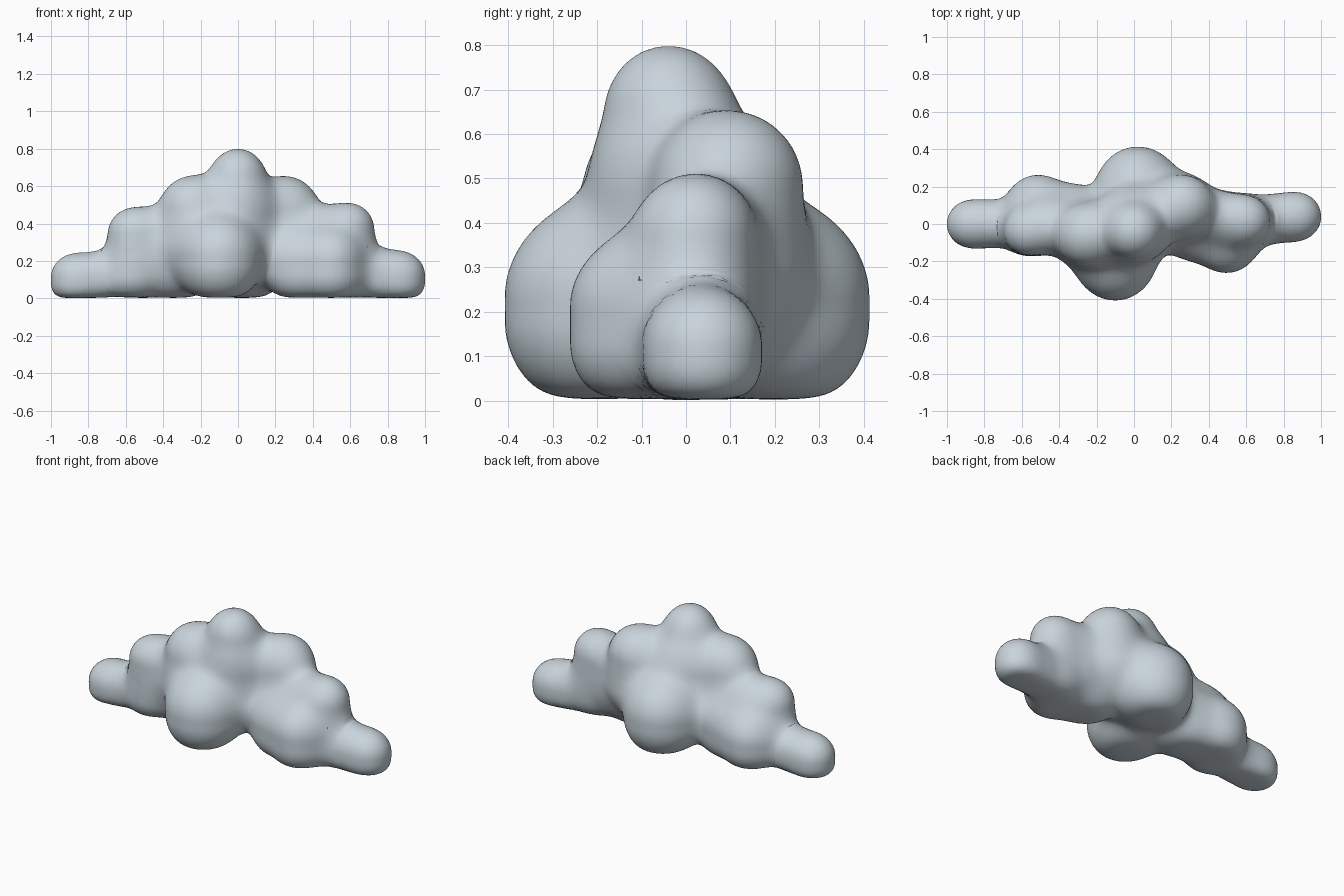
import bpy, bmesh, math
from mathutils import Vector, Matrix

if "Cube" in bpy.data.objects:
    bpy.data.objects.remove(bpy.data.objects["Cube"], do_unlink=True)

# Upright puffs of the cloud: x, y, lowest and highest centre, radius
PUFFS = (
    (0.0, -0.04, 0.58, 0.665, 0.13),      # crown
    (0.0, 0.0, 0.30, 0.46, 0.19),         # core
    (-0.25, -0.06, 0.30, 0.49, 0.157),    # shoulders
    (0.26, 0.10, 0.30, 0.49, 0.157),
    (-0.10, -0.20, 0.18, 0.23, 0.207),    # large front and back puffs
    (0.02, 0.20, 0.18, 0.23, 0.212),
    (-0.33, 0.04, 0.13, 0.20, 0.15),      # low links to the sides
    (0.32, -0.03, 0.13, 0.20, 0.15),
    (-0.52, 0.11, 0.13, 0.18, 0.145),     # lower side puffs
    (0.50, -0.11, 0.13, 0.21, 0.145),
    (-0.57, -0.04, 0.12, 0.355, 0.115),   # upper side puffs
    (0.60, 0.02, 0.12, 0.38, 0.12),
    (-0.45, 0.0, 0.20, 0.35, 0.10),       # high links to the sides
    (0.46, 0.04, 0.20, 0.36, 0.10),
    (-0.75, 0.0, 0.09, 0.12, 0.095),      # necks
    (0.75, 0.03, 0.09, 0.13, 0.095),
    (-0.88, 0.0, 0.08, 0.11, 0.118),      # end puffs
    (0.878, 0.04, 0.09, 0.12, 0.12),
)
BLEND, EDGE = 0.05, 0.018


def field(p):
    """Distance to the softly merged puffs, cut by a soft flat base, and its gradient."""
    total, grad = 0.0, Vector()
    for x, y, low, high, radius in PUFFS:
        away = p - Vector((x, y, min(max(p.z, low), high)))
        length = max(away.length, 1e-6)
        weight = math.exp((radius - length) / BLEND)
        total += weight
        grad += away * (weight / length)
    dist = -BLEND * math.log(max(total, 1e-30))
    grad /= max(total, 1e-30)
    top = max(dist, -p.z)
    a, b = math.exp((dist - top) / EDGE), math.exp((-p.z - top) / EDGE)
    grad = (grad * a - Vector((0, 0, b))) / (a + b)
    return top + EDGE * math.log(a + b), grad


# Merge overlapping spheres into one even skin
bm = bmesh.new()
for x, y, low, high, radius in PUFFS:
    for z in (low, high):
        bmesh.ops.create_icosphere(bm, subdivisions=4, radius=radius,
                                   matrix=Matrix.Translation((x, y, z)))
mesh = bpy.data.meshes.new("cloud")
bm.to_mesh(mesh)
bm.free()
cloud = bpy.data.objects.new("cloud", mesh)
bpy.context.collection.objects.link(cloud)
remesh = cloud.modifiers.new("skin", 'REMESH')
remesh.mode = 'VOXEL'
remesh.voxel_size = 0.02
bpy.context.view_layer.update()
bm = bmesh.new()
bm.from_object(cloud, bpy.context.evaluated_depsgraph_get())
cloud.modifiers.clear()

# Relax the skin and pull it onto the soft surface
for step in range(8):
    bmesh.ops.smooth_vert(bm, verts=bm.verts, factor=0.5,
                          use_axis_x=True, use_axis_y=True, use_axis_z=True)
    for v in bm.verts:
        for i in range(2):
            dist, grad = field(v.co)
            move = grad * (dist / max(grad.length_squared, 0.2))
            if move.length > 0.04:
                move.length = 0.04
            v.co -= move
for f in bm.faces:
    f.smooth = True
    f.material_index = 0
bm.to_mesh(mesh)
bm.free()

# Pale blue grey
colour = (0.58, 0.66, 0.71, 1)
mat = bpy.data.materials.new("pale blue grey")
mat.use_nodes = True
mat.diffuse_color = colour
mat.node_tree.nodes["Principled BSDF"].inputs["Base Color"].default_value = colour
mesh.materials.clear()
mesh.materials.append(mat)
